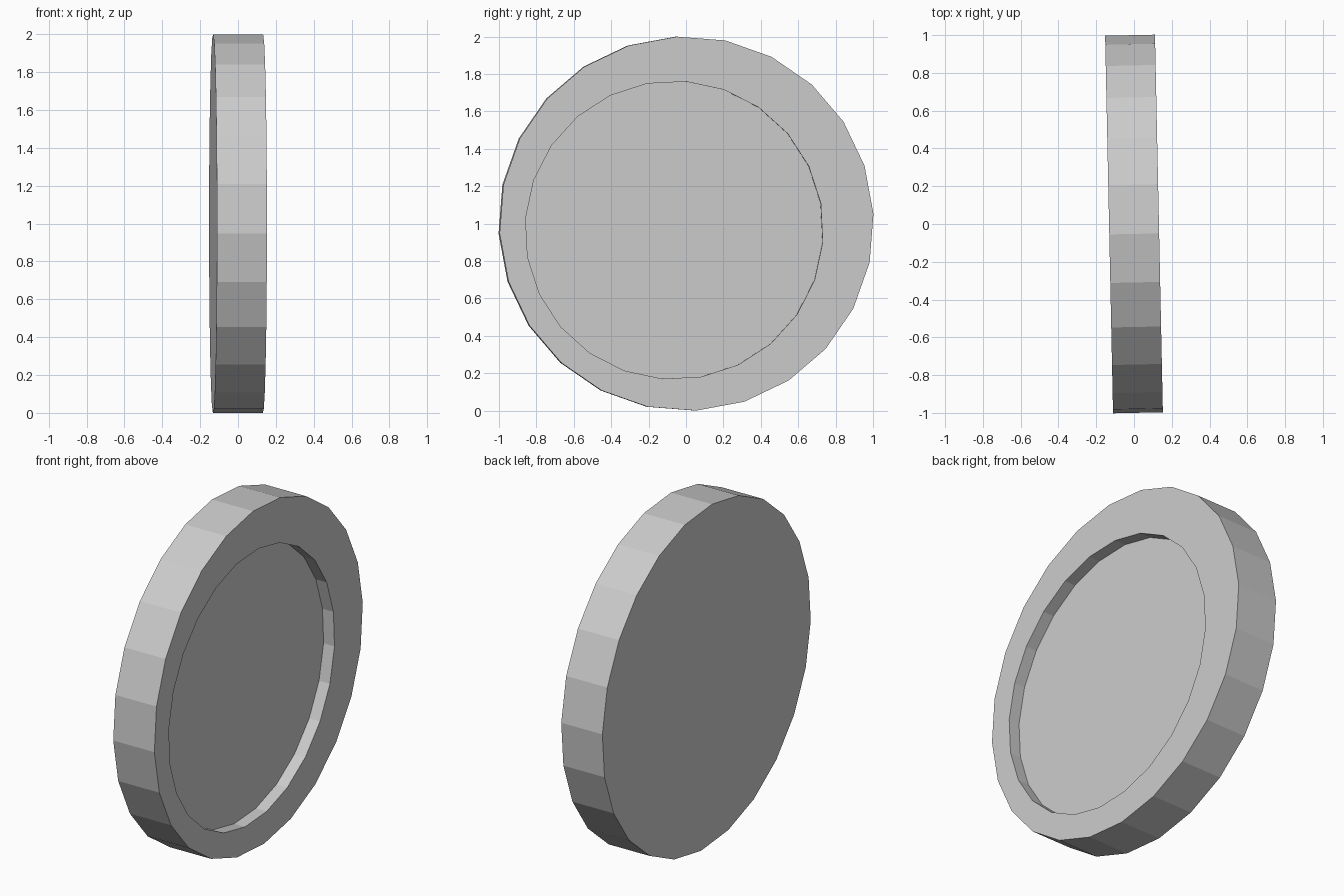
import bpy, bmesh
from math import cos, sin, radians, pi

if "Cube" in bpy.data.objects:
    bpy.data.objects.remove(bpy.data.objects["Cube"])

SIDES = 24
HALF = 0.132      # half of the disc thickness
DEPTH = 0.07      # depth of the round recess


def ring(bm, x, radius, start, cy=0.0, cz=0.0):
    """Ring of vertices in a plane across the x axis."""
    angles = [radians(start) + 2 * pi * k / SIDES for k in range(SIDES)]
    return [bm.verts.new((x, cy + radius * cos(a), cz + radius * sin(a))) for a in angles]


bm = bmesh.new()
# Back edge, front edge, recess lip and recess floor (slightly off centre)
rings = [
    ring(bm, -HALF, 1.001, 3.0),
    ring(bm, HALF, 1.001, 3.0),
    ring(bm, HALF, 0.797, 10.4, -0.066, -0.035),
    ring(bm, HALF - DEPTH, 0.797, 10.4, -0.066, -0.035),
]
# Walls and rim between neighbouring rings
for a, b in zip(rings, rings[1:]):
    for k in range(SIDES):
        n = (k + 1) % SIDES
        bm.faces.new((a[k], a[n], b[n], b[k]))
# Flat back and recess floor
bm.faces.new(rings[0][::-1])
bm.faces.new(rings[-1])
bmesh.ops.recalc_face_normals(bm, faces=bm.faces)

mesh = bpy.data.meshes.new("recessed_disc")
bm.to_mesh(mesh)
bm.free()
disc = bpy.data.objects.new("recessed_disc", mesh)
bpy.context.collection.objects.link(disc)

# Stand on edge, turned slightly about the vertical
disc.location = (0, 0, 1)
disc.rotation_euler = (0, 0, radians(1.2))
